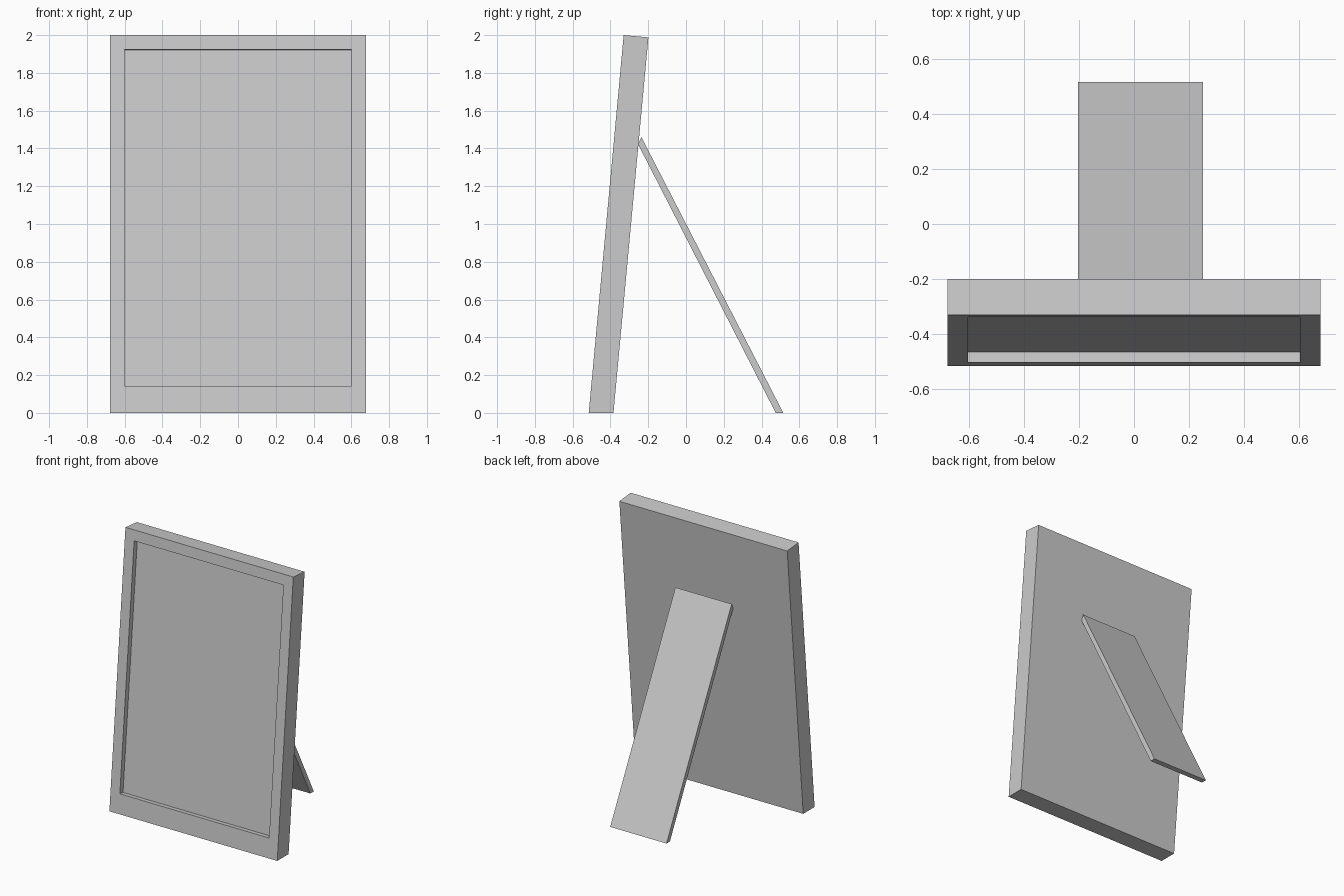
import bpy, bmesh

if "Cube" in bpy.data.objects:
    bpy.data.objects.remove(bpy.data.objects["Cube"])

LEAN = 0.0925  # backward lean of the frame, y per unit of z


def finish(name, bm):
    bmesh.ops.recalc_face_normals(bm, faces=bm.faces)
    mesh = bpy.data.meshes.new(name)
    bm.to_mesh(mesh)
    bm.free()
    obj = bpy.data.objects.new(name, mesh)
    bpy.context.collection.objects.link(obj)
    return obj


def ring(bm, half_width, low, high):
    """Rectangle of four vertices; low and high are (y, z) points."""
    return [bm.verts.new((x, *p)) for x, p in (
        (-half_width, low), (half_width, low), (half_width, high), (-half_width, high))]


def on_front(z, depth=0.0):
    """Point on the leaning front plane, pushed in square to it by depth."""
    return (-0.515 + LEAN * z + depth, z - LEAN * depth)


# Frame: back panel, outer sides, front border and recessed picture panel
bm = bmesh.new()
rings = [
    ring(bm, 0.677, (-0.384, 0.0), (-0.199, 1.988)),
    ring(bm, 0.677, on_front(0.0), on_front(2.0)),
    ring(bm, 0.602, on_front(0.142), on_front(1.924)),
    ring(bm, 0.602, on_front(0.142, 0.037), on_front(1.924, 0.037)),
]
bm.faces.new(rings[0])
bm.faces.new(rings[-1])
for a, b in zip(rings, rings[1:]):
    for i in range(4):
        j = (i + 1) % 4
        bm.faces.new((a[i], a[j], b[j], b[i]))
finish("picture_frame", bm)

# Easel leg: side profile extruded across x, slightly off centre
bm = bmesh.new()
profile = [(0.515, 0.0), (0.475, 0.0), (-0.254, 1.423), (-0.236, 1.46)]
side = bm.faces.new([bm.verts.new((-0.203, y, z)) for y, z in profile])
extruded = bmesh.ops.extrude_face_region(bm, geom=[side])["geom"]
bmesh.ops.translate(bm, vec=(0.454, 0, 0),
                    verts=[v for v in extruded if isinstance(v, bmesh.types.BMVert)])
# The extrusion keeps the starting face, so the leg is a closed solid
finish("easel_leg", bm)
